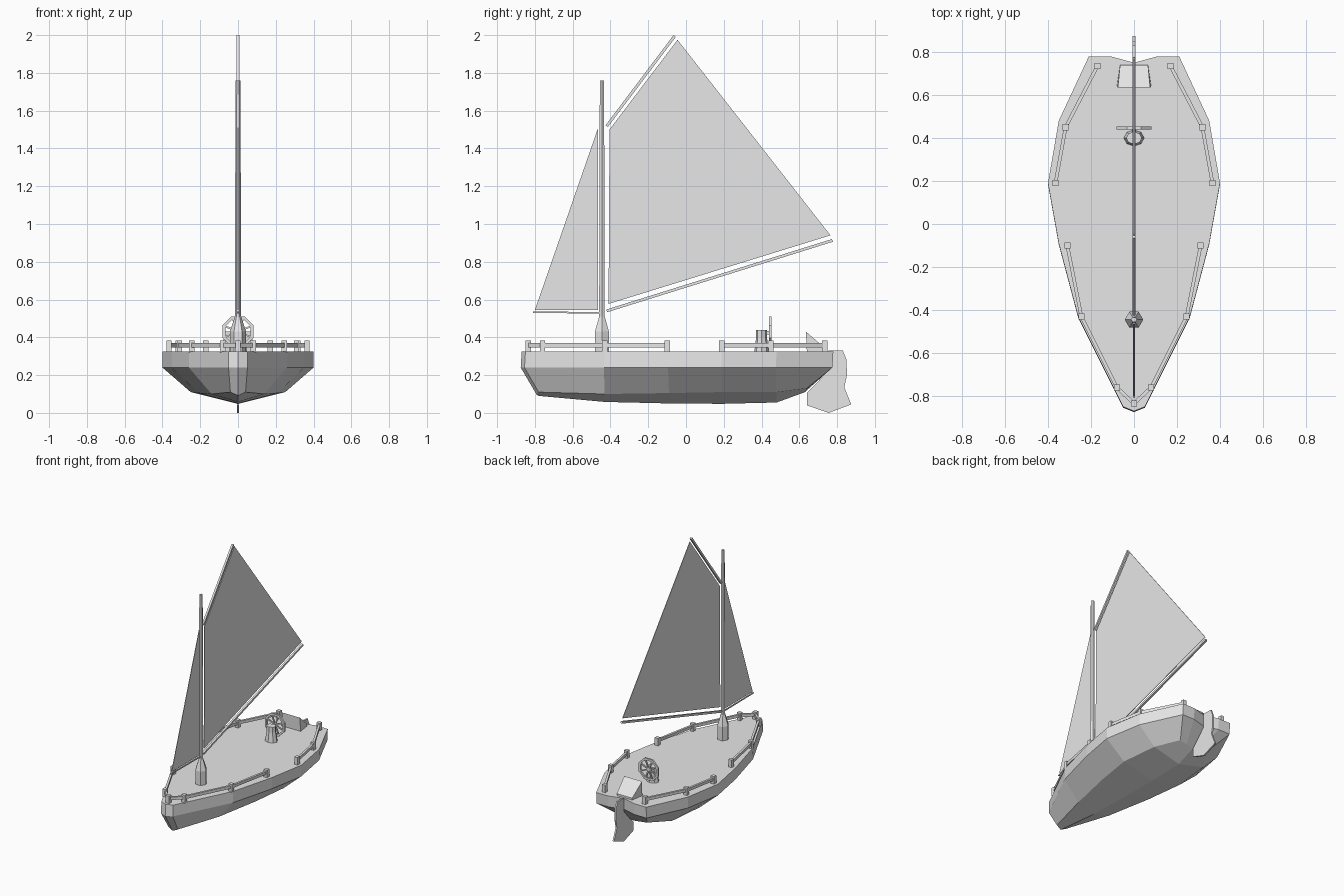
import bpy, bmesh, math
from mathutils import Vector

if "Cube" in bpy.data.objects:
    bpy.data.objects.remove(bpy.data.objects["Cube"])

grey = bpy.data.materials.new("plain_grey")
grey.diffuse_color = (0.8, 0.8, 0.8, 1)
grey.use_nodes = True
grey.node_tree.nodes["Principled BSDF"].inputs["Base Color"].default_value = grey.diffuse_color


def finish(bm, name):
    bmesh.ops.remove_doubles(bm, verts=bm.verts, dist=0.0005)
    bmesh.ops.recalc_face_normals(bm, faces=bm.faces)
    me = bpy.data.meshes.new(name)
    bm.to_mesh(me)
    bm.free()
    me.materials.append(grey)
    ob = bpy.data.objects.new(name, me)
    bpy.context.collection.objects.link(ob)
    return ob


def add_faces(bm, pts, faces):
    vs = [bm.verts.new(p) for p in pts]
    for f in faces:
        bm.faces.new([vs[i] for i in f])


def add_bar(bm, a, b, w, h):
    """Rectangular bar from a to b: w sideways, h upright."""
    a, b = Vector(a), Vector(b)
    d = (b - a).normalized()
    up = Vector((0, 0, 1)) if abs(d.z) < 0.95 else Vector((0, 1, 0))
    s = d.cross(up).normalized()
    u = s.cross(d)
    pts = [p + s * i * w / 2 + u * j * h / 2 for p in (a, b)
           for i, j in ((-1, -1), (1, -1), (1, 1), (-1, 1))]
    add_faces(bm, pts, [(0, 1, 2, 3), (7, 6, 5, 4), (0, 4, 5, 1),
                        (1, 5, 6, 2), (2, 6, 7, 3), (3, 7, 4, 0)])


def add_lathe(bm, rings, n, cy, sy=1.0):
    """Stack of n-sided rings (radius, z) centred on x = 0, y = cy."""
    pts = [(r * math.cos(2 * math.pi * k / n),
            cy + sy * r * math.sin(2 * math.pi * k / n), z)
           for r, z in rings for k in range(n)]
    faces = [tuple(range(n)), tuple(range(len(pts) - n, len(pts)))]
    for i in range(len(rings) - 1):
        for k in range(n):
            m = (k + 1) % n
            faces.append((i * n + k, i * n + m, i * n + n + m, i * n + n + k))
    add_faces(bm, pts, faces)


def plate(name, outline, t):
    """Flat plate in the y-z plane, t thick."""
    bm = bmesh.new()
    n = len(outline)
    pts = [(x, y, z) for x in (-t / 2, t / 2) for y, z in outline]
    add_faces(bm, pts, [tuple(range(n)), tuple(range(n, 2 * n))] +
              [(i, (i + 1) % n, n + (i + 1) % n, n + i) for i in range(n)])
    return finish(bm, name)


# hull: stations of deck (x, y), chine (x, y, z) and keel (y, z)
stations = [
    ((0, -0.87), (0, -0.79, 0.095), (-0.79, 0.095)),
    ((0.05, -0.85), (0.04, -0.78, 0.11), (-0.78, 0.09)),
    ((0.26, -0.43), (0.14, -0.43, 0.10), (-0.43, 0.058)),
    ((0.35, -0.09), (0.21, -0.09, 0.105), (-0.09, 0.05)),
    ((0.40, 0.19), (0.25, 0.19, 0.11), (0.19, 0.048)),
    ((0.35, 0.48), (0.22, 0.48, 0.11), (0.48, 0.055)),
    ((0.21, 0.78), (0.12, 0.64, 0.13), (0.63, 0.11)),
    ((0.11, 0.78), (0.06, 0.635, 0.12), (0.63, 0.11)),
    ((0, 0.75), (0, 0.63, 0.11), (0.63, 0.11)),
]
bm = bmesh.new()
for s in (1, -1):
    rows = [[Vector((s * d[0], d[1], 0.325)), Vector((s * d[0], d[1] - 0.005, 0.24)),
             Vector((s * c[0], c[1], c[2])), Vector((0, k[0], k[1]))]
            for d, c, k in stations]
    for a, b in zip(rows, rows[1:]):
        for j in range(3):
            loop = []
            for p in (a[j], b[j], b[j + 1], a[j + 1]):
                if all((p - q).length > 1e-4 for q in loop):
                    loop.append(p)
            if len(loop) > 2:
                add_faces(bm, loop, [tuple(range(len(loop)))])
    add_faces(bm, [r[0] for r in rows], [tuple(range(len(rows)))])
finish(bm, "hull")

# rails with posts
front = [(0.31, -0.10), (0.245, -0.43), (0.08, -0.76), (0, -0.835)]
rear = [(0.365, 0.19), (0.318, 0.45), (0.17, 0.735)]
for name, path in (("front_rail", front), ("rear_rail", rear)):
    bm = bmesh.new()
    for s in (1, -1):
        pts = [(s * x, y) for x, y in path]
        for a, b in zip(pts, pts[1:]):
            add_bar(bm, (*a, 0.358), (*b, 0.358), 0.016, 0.022)
        for x, y in pts:
            if x or s > 0:
                add_bar(bm, (x, y, 0.32), (x, y, 0.382), 0.028, 0.028)
    finish(bm, name)

# mast with flared foot
bm = bmesh.new()
add_lathe(bm, [(0.043, 0.32), (0.043, 0.43), (0.017, 0.51), (0.013, 1.76)], 6, -0.445)
finish(bm, "mast")

# spars
for name, a, b, w in (("boom", (0, -0.42, 0.54), (0, 0.775, 0.913), 0.015),
                      ("gaff", (0, -0.42, 1.518), (0, -0.06, 1.995), 0.015),
                      ("jib_foot_spar", (0, -0.81, 0.533), (0, -0.45, 0.53), 0.008)):
    bm = bmesh.new()
    add_bar(bm, a, b, w, w)
    finish(bm, name)

# sails and rudder
plate("mainsail", [(-0.41, 0.577), (-0.405, 1.50), (-0.045, 1.975), (0.765, 0.94)], 0.004)
plate("jib", [(-0.80, 0.545), (-0.465, 0.545), (-0.465, 1.51)], 0.004)
plate("rudder", [(0.755, 0.33), (0.83, 0.33), (0.85, 0.28), (0.852, 0.2), (0.838, 0.135),
                 (0.875, 0.045), (0.755, 0.0), (0.64, 0.04), (0.64, 0.105), (0.69, 0.155),
                 (0.755, 0.23)], 0.012)

# wheel pedestal
bm = bmesh.new()
add_lathe(bm, [(0.048, 0.32), (0.036, 0.40), (0.036, 0.44)], 8, 0.40, 0.8)
add_bar(bm, (0, 0.40, 0.425), (0, 0.453, 0.425), 0.018, 0.018)
finish(bm, "wheel_pedestal")

# steering wheel: octagonal rim and spokes
bm = bmesh.new()
rim = [(math.cos(math.pi * (k + 0.5) / 4), math.sin(math.pi * (k + 0.5) / 4)) for k in range(8)]
pts = [(c * r, y, 0.43 + q * r) for r, y in ((0.088, 0.44), (0.088, 0.453),
                                             (0.072, 0.453), (0.072, 0.44)) for c, q in rim]
add_faces(bm, pts, [(i * 8 + k, i * 8 + (k + 1) % 8, (i + 1) % 4 * 8 + (k + 1) % 8,
                     (i + 1) % 4 * 8 + k) for i in range(4) for k in range(8)])
for c, q in rim[:4]:
    add_bar(bm, (-c * 0.078, 0.447, 0.43 - q * 0.078), (c * 0.078, 0.447, 0.43 + q * 0.078),
            0.009, 0.009)
finish(bm, "steering_wheel")

# wedge-shaped stern seat
bm = bmesh.new()
add_faces(bm, [(-0.08, 0.64, 0.32), (0.08, 0.64, 0.32), (0.065, 0.74, 0.32), (-0.065, 0.74, 0.32),
               (-0.075, 0.635, 0.43), (0.075, 0.635, 0.43), (0.065, 0.74, 0.34), (-0.065, 0.74, 0.34)],
          [(0, 1, 2, 3), (4, 5, 6, 7), (0, 1, 5, 4), (1, 2, 6, 5), (2, 3, 7, 6), (3, 0, 4, 7)])
finish(bm, "stern_seat")
